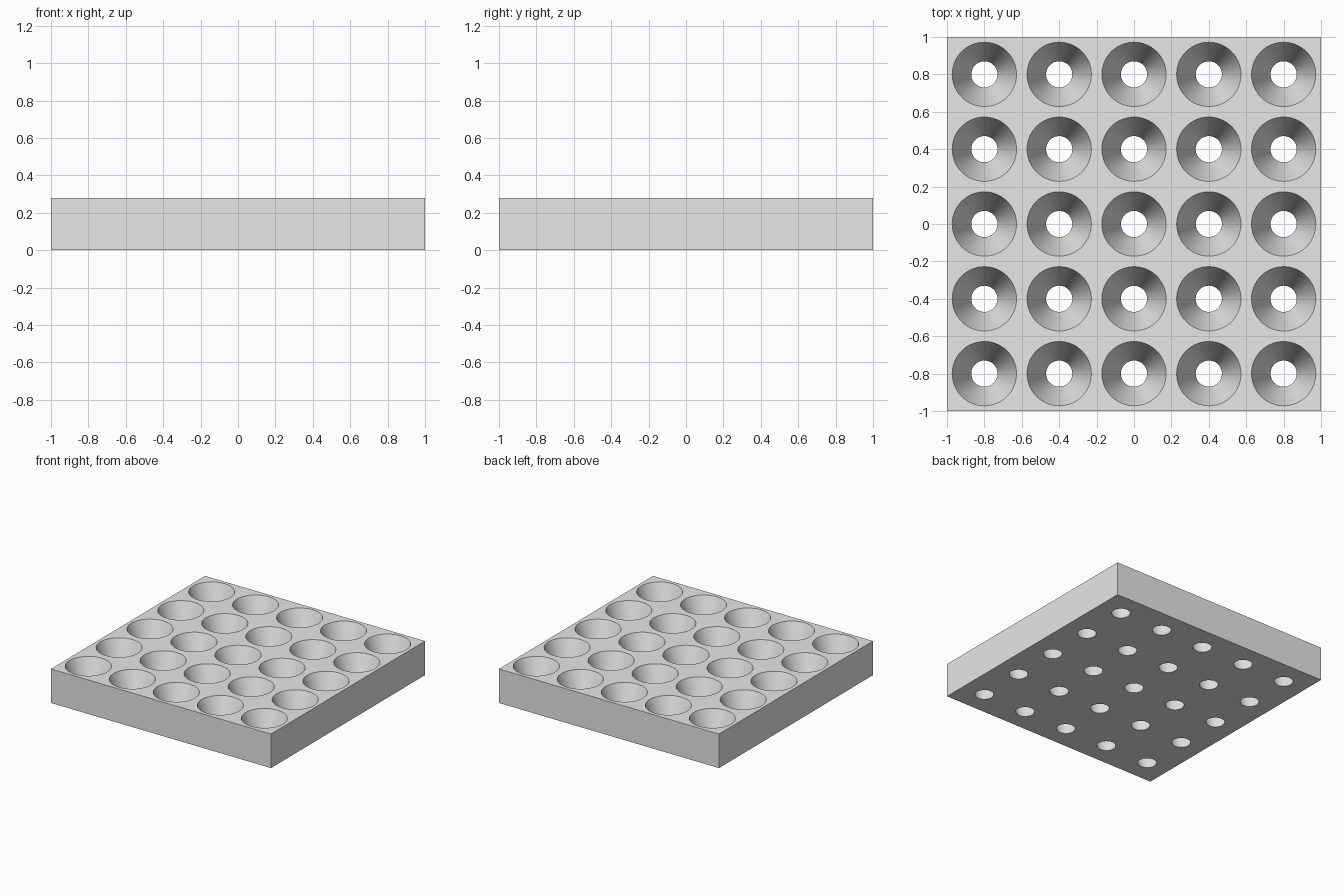
import bpy, bmesh, math

cube = bpy.data.objects.get("Cube")
if cube:
    bpy.data.objects.remove(cube, do_unlink=True)

COUNT, PITCH, HEIGHT = 5, 0.4, 0.28
TOP_R, BOTTOM_R = 0.172, 0.07
SEGMENTS = 64  # multiple of 8, so a spoke meets every cell corner

grey = bpy.data.materials.new("light grey")
grey.use_nodes = True
colour = (0.8, 0.8, 0.8, 1)
grey.diffuse_color = colour
grey.node_tree.nodes["Principled BSDF"].inputs["Base Color"].default_value = colour


def add_cell(bm, cx, cy):
    """One square cell of the block, pierced by a tapered hole."""
    half = PITCH / 2
    rings = [[], [], [], []]  # top square, top rim, bottom rim, bottom square
    for i in range(SEGMENTS):
        a = 2 * math.pi * i / SEGMENTS
        c, s = math.cos(a), math.sin(a)
        square = half / max(abs(c), abs(s))
        for ring, r, z in zip(rings, (square, TOP_R, BOTTOM_R, square),
                              (HEIGHT, HEIGHT, 0, 0)):
            ring.append(bm.verts.new((cx + r * c, cy + r * s, z)))
    for outer, inner in zip(rings, rings[1:]):
        for i in range(SEGMENTS):
            j = (i + 1) % SEGMENTS
            bm.faces.new((outer[i], outer[j], inner[j], inner[i]))


# Grid of pierced cells, welded together
bm = bmesh.new()
offset = (COUNT - 1) / 2
for ix in range(COUNT):
    for iy in range(COUNT):
        add_cell(bm, (ix - offset) * PITCH, (iy - offset) * PITCH)
bmesh.ops.remove_doubles(bm, verts=bm.verts, dist=1e-4)

# Outer walls: one plain quad per side
h = COUNT * PITCH / 2
corners = [(-h, -h), (h, -h), (h, h), (-h, h)]
for (x0, y0), (x1, y1) in zip(corners, corners[1:] + corners[:1]):
    bm.faces.new([bm.verts.new(p) for p in (
        (x0, y0, 0), (x1, y1, 0), (x1, y1, HEIGHT), (x0, y0, HEIGHT))])

mesh = bpy.data.meshes.new("perforated_block")
bm.to_mesh(mesh)
bm.free()
mesh.materials.append(grey)
block = bpy.data.objects.new("perforated_block", mesh)
bpy.context.collection.objects.link(block)

# Smooth hole walls, sharp rims and edges
bpy.ops.object.select_all(action='DESELECT')
block.select_set(True)
bpy.context.view_layer.objects.active = block
bpy.ops.object.shade_smooth_by_angle(angle=math.radians(30))
